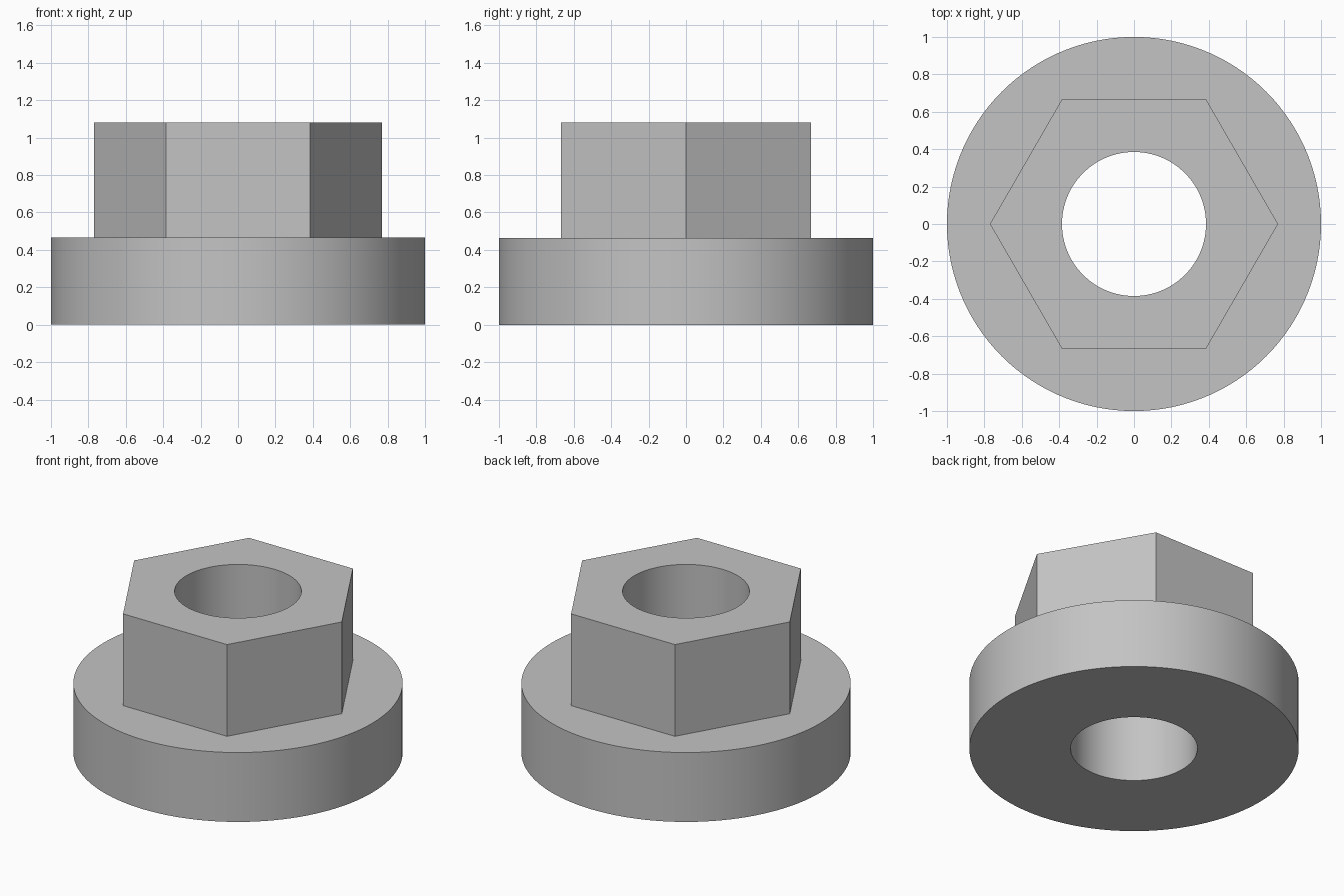
import bpy
import bmesh
from math import cos, pi, radians, sin

cube = bpy.data.objects.get("Cube")
if cube:
    bpy.data.objects.remove(cube, do_unlink=True)

SEGMENTS = 120          # divisible by six, so hexagon corners are exact
HOLE_RADIUS = 0.385
FLANGE_RADIUS = 1.0
HEX_RADIUS = 0.77       # centre to corner
FLANGE_TOP = 0.465
NUT_TOP = 1.08


def round_section(radius):
    return lambda angle: radius


def hex_section(radius):
    # Distance from the centre to the hexagon outline at an angle
    return lambda angle: radius * cos(pi / 6) / cos(angle % (pi / 3) - pi / 6)


def add_ring(bm, section, z):
    angles = [2 * pi * i / SEGMENTS for i in range(SEGMENTS)]
    return [bm.verts.new((section(a) * cos(a), section(a) * sin(a), z)) for a in angles]


def bridge(bm, lower, upper):
    for i in range(SEGMENTS):
        j = (i + 1) % SEGMENTS
        bm.faces.new((lower[i], lower[j], upper[j], upper[i]))


# Plain grey metal
steel = bpy.data.materials.new("grey_steel")
steel.use_nodes = True
grey = (0.55, 0.55, 0.55, 1.0)
steel.diffuse_color = grey
steel.node_tree.nodes["Principled BSDF"].inputs["Base Color"].default_value = grey

# Round flange, hexagonal head and through bore as one closed solid
hole = round_section(HOLE_RADIUS)
flange = round_section(FLANGE_RADIUS)
head = hex_section(HEX_RADIUS)
profile = [(hole, 0), (flange, 0), (flange, FLANGE_TOP),
           (head, FLANGE_TOP), (head, NUT_TOP), (hole, NUT_TOP)]

bm = bmesh.new()
rings = [add_ring(bm, section, z) for section, z in profile]
for lower, upper in zip(rings, rings[1:] + rings[:1]):
    bridge(bm, lower, upper)
bmesh.ops.recalc_face_normals(bm, faces=bm.faces)

mesh = bpy.data.meshes.new("flanged_nut")
bm.to_mesh(mesh)
bm.free()
mesh.materials.append(steel)
nut = bpy.data.objects.new("flanged_nut", mesh)
bpy.context.collection.objects.link(nut)

# Smooth curved walls, crisp corners
bpy.ops.object.select_all(action="DESELECT")
nut.select_set(True)
bpy.context.view_layer.objects.active = nut
bpy.ops.object.shade_smooth_by_angle(angle=radians(30))
